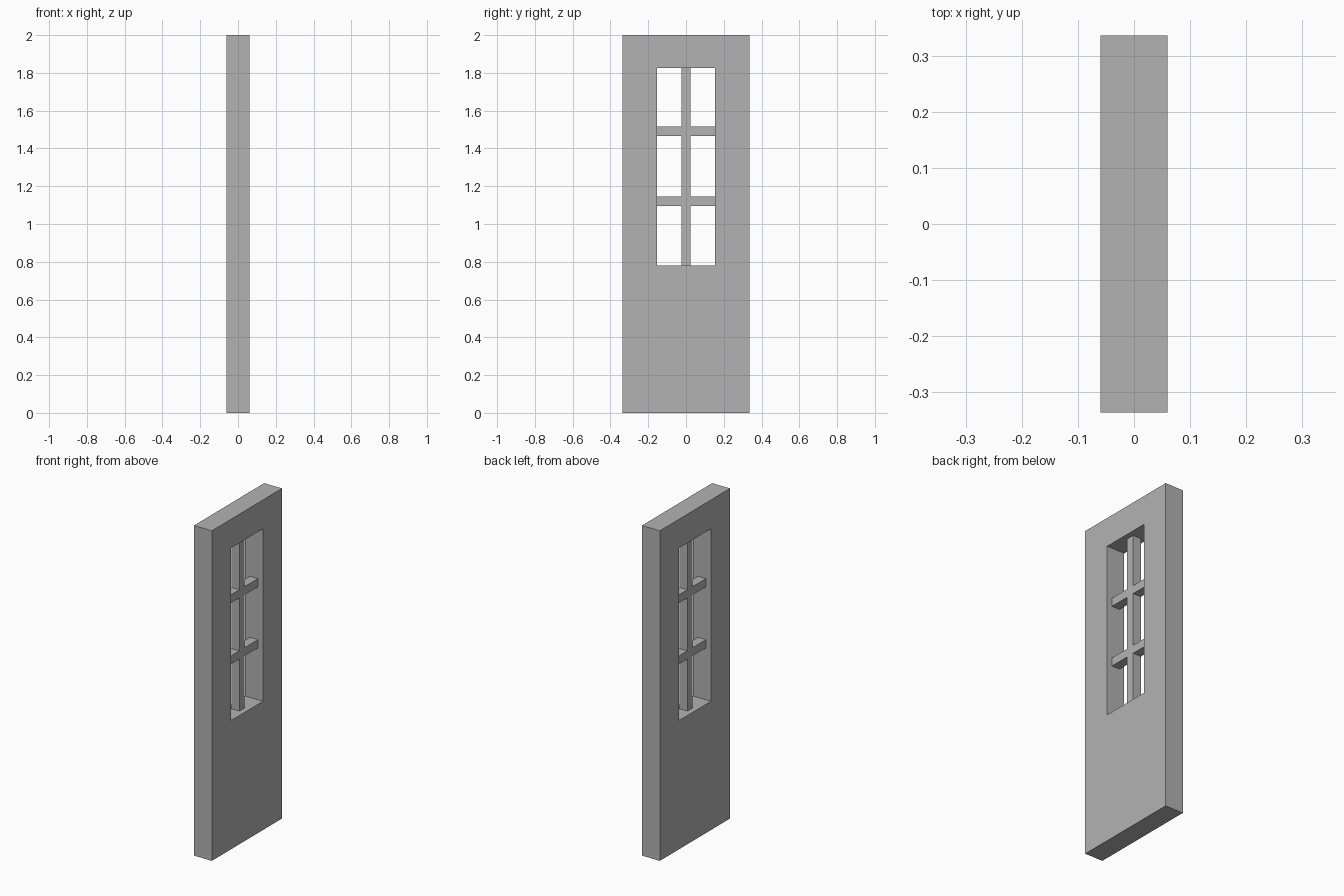
import bpy

if "Cube" in bpy.data.objects:
    bpy.data.objects.remove(bpy.data.objects["Cube"], do_unlink=True)

# Single grey paint
grey = bpy.data.materials.new("door_grey")
grey.use_nodes = True
colour = (0.448, 0.448, 0.448, 1)
grey.diffuse_color = colour
grey.node_tree.nodes["Principled BSDF"].inputs["Base Color"].default_value = colour


def box(name, low, high):
    """Axis-aligned box between two corners."""
    bpy.ops.mesh.primitive_cube_add(size=1)
    obj = bpy.context.object
    obj.name = name
    obj.location = [(a + b) / 2 for a, b in zip(low, high)]
    obj.scale = [b - a for a, b in zip(low, high)]
    bpy.ops.object.transform_apply(location=True, rotation=True, scale=True)
    obj.data.materials.append(grey)
    return obj


def boolean(target, other, operation):
    """Combine two solids, then drop the second."""
    mod = target.modifiers.new(operation.lower(), 'BOOLEAN')
    mod.operation = operation
    mod.solver = 'EXACT'
    mod.object = other
    bpy.context.view_layer.objects.active = target
    bpy.ops.object.modifier_apply(modifier=mod.name)
    bpy.data.objects.remove(other, do_unlink=True)


T, W, H = 0.06, 0.336, 2.0           # half thickness, half width, height
OPEN, SILL, HEAD = 0.153, 0.78, 1.825  # window opening
BAR, DEPTH = 0.025, 0.027            # half width and half depth of the bars

# Door slab with window opening
door = box("door_panel", (-T, -W, 0), (T, W, H))
cutter = box("window_cutter", (-1, -OPEN, SILL), (1, OPEN, HEAD))
cutter.hide_render = True
boolean(door, cutter, 'DIFFERENCE')

# Window grid: one upright and two cross bars, recessed on both sides
grid = box("window_bars", (-DEPTH, -BAR, SILL), (DEPTH, BAR, HEAD))
for z in (1.12, 1.49):
    bar = box("cross_bar", (-DEPTH, -OPEN, z - BAR), (DEPTH, OPEN, z + BAR))
    boolean(grid, bar, 'UNION')
